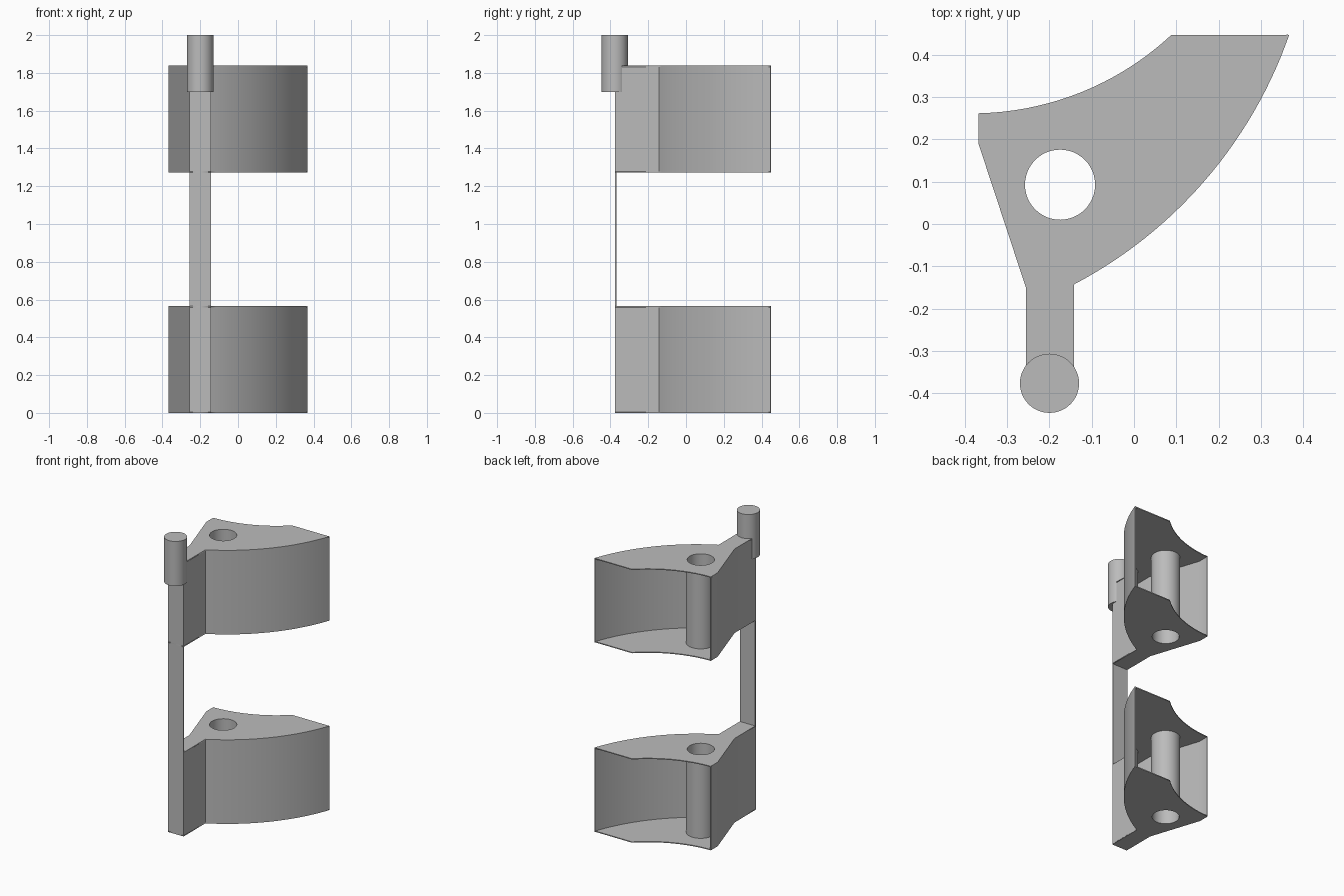
import bpy, bmesh, math
from mathutils import Vector

if "Cube" in bpy.data.objects:
    bpy.data.objects.remove(bpy.data.objects["Cube"], do_unlink=True)

THICK = 0.006
TIER_HEIGHT = 0.565
TOP = 1.838
HOLE, HOLE_R = Vector((-0.175, 0.093)), 0.083

grey = bpy.data.materials.new("plain_grey")
grey.use_nodes = True
grey.diffuse_color = (0.5, 0.5, 0.5, 1)
grey.node_tree.nodes["Principled BSDF"].inputs["Base Color"].default_value = (0.5, 0.5, 0.5, 1)


def arc(a, m, b, n):
    """Points on the circle from a through m to b."""
    a, m, b = Vector(a), Vector(m), Vector(b)
    u, v = m - a, b - a
    d = 2 * (u.x * v.y - u.y * v.x)
    c = a + Vector((v.y * u.length_squared - u.y * v.length_squared,
                    u.x * v.length_squared - v.x * u.length_squared)) / d
    r = (a - c).length
    start = math.atan2(a.y - c.y, a.x - c.x)
    sweep = math.atan2(b.y - c.y, b.x - c.x) - start
    sweep = (sweep + math.pi) % (2 * math.pi) - math.pi
    return [c + r * Vector((math.cos(start + sweep * i / n), math.sin(start + sweep * i / n)))
            for i in range(n + 1)]


def circle(c, r, n=48):
    return [c + r * Vector((math.cos(2 * math.pi * i / n), math.sin(2 * math.pi * i / n)))
            for i in range(n)]


def add_object(name, bm):
    mesh = bpy.data.meshes.new(name)
    bm.to_mesh(mesh)
    bm.free()
    mesh.materials.append(grey)
    obj = bpy.data.objects.new(name, mesh)
    bpy.context.collection.objects.link(obj)
    return obj


def activate(obj):
    bpy.ops.object.select_all(action='DESELECT')
    obj.select_set(True)
    bpy.context.view_layer.objects.active = obj


def smooth(obj):
    activate(obj)
    bpy.ops.object.shade_smooth_by_angle(angle=math.radians(25))


def sheet(name, points, z0, z1, closed=False):
    """Thin upright wall along a path, thickened towards its inner side."""
    bm = bmesh.new()
    low = [bm.verts.new((p[0], p[1], z0)) for p in points]
    high = [bm.verts.new((p[0], p[1], z1)) for p in points]
    n = len(points)
    for i in range(n if closed else n - 1):
        j = (i + 1) % n
        bm.faces.new((low[i], low[j], high[j], high[i]))
    obj = add_object(name, bm)
    mod = obj.modifiers.new("thickness", 'SOLIDIFY')
    mod.thickness, mod.offset, mod.use_even_offset = THICK, -1, True
    activate(obj)
    bpy.ops.object.modifier_apply(modifier=mod.name)
    smooth(obj)
    return obj


def plate(name, loops, z0):
    """Thin flat plate; loops after the first are holes."""
    curve = bpy.data.curves.new(name, 'CURVE')
    curve.dimensions, curve.fill_mode = '2D', 'BOTH'
    curve.extrude = THICK / 2
    for loop in loops:
        spline = curve.splines.new('POLY')
        spline.points.add(len(loop) - 1)
        for point, p in zip(spline.points, loop):
            point.co = (p[0], p[1], 0, 1)
        spline.use_cyclic_u = True
    curve.materials.append(grey)
    obj = bpy.data.objects.new(name, curve)
    bpy.context.collection.objects.link(obj)
    obj.location.z = z0 + THICK / 2
    activate(obj)
    bpy.ops.object.convert(target='MESH')


# Plan outline: walled side, then the open back with its hollow curve
neck = [(-0.368, 0.262), (-0.368, 0.19), (-0.256, -0.15), (-0.256, -0.375),
        (-0.142, -0.375)]
bow = arc((-0.142, -0.143), (0.2, 0.142), (0.367, 0.447), 28)
walls = [Vector(p) for p in neck] + bow
hollow = arc((0.088, 0.447), (-0.14, 0.306), (-0.368, 0.262), 18)
outline = walls + hollow[:-1]

# Two matching tiers
for tier, z in (("lower", 0), ("upper", TOP - TIER_HEIGHT)):
    top = z + TIER_HEIGHT
    plate(tier + "_bottom_plate", [outline, circle(HOLE, HOLE_R)], z)
    plate(tier + "_top_plate", [outline, circle(HOLE, HOLE_R)], top - THICK)
    sheet(tier + "_side_wall", walls, z, top)
    # Tube joining the holes, its inner face at the hole radius
    sheet(tier + "_tube", circle(HOLE, HOLE_R + THICK), z + THICK / 2, top - THICK / 2, closed=True)

# Strip joining the tiers at the front
sheet("front_strip", neck[3:5], TIER_HEIGHT - THICK, TOP - TIER_HEIGHT + THICK)

# Pin standing on the upper front
bm = bmesh.new()
bmesh.ops.create_cone(bm, cap_ends=True, segments=48, radius1=0.07, radius2=0.07, depth=0.3)
bmesh.ops.translate(bm, verts=bm.verts, vec=(-0.2, -0.377, 1.85))
smooth(add_object("top_pin", bm))
